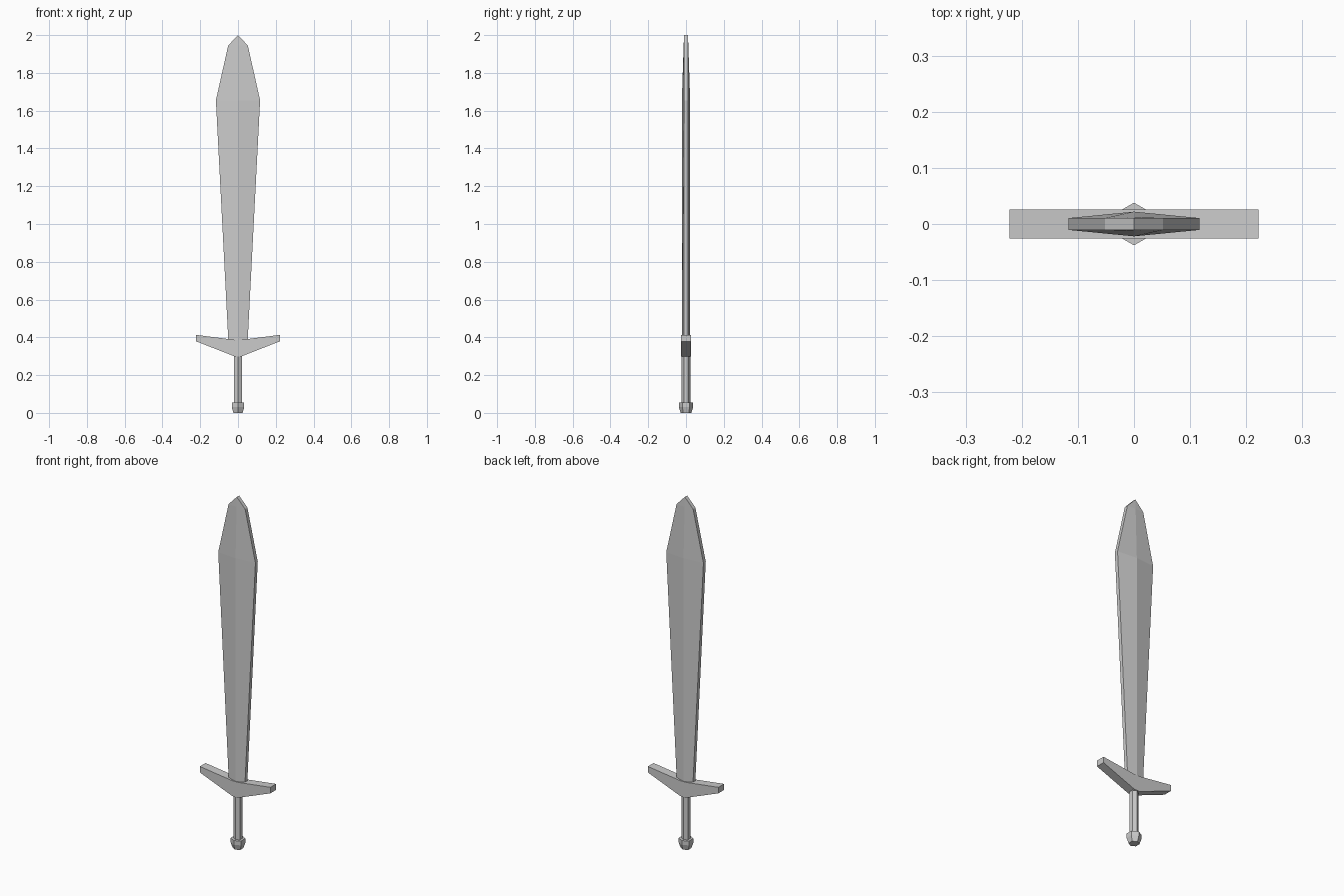
import bpy, bmesh
from math import sin, cos, pi

if "Cube" in bpy.data.objects:
    bpy.data.objects.remove(bpy.data.objects["Cube"])


def make_object(name, bm):
    bmesh.ops.remove_doubles(bm, verts=bm.verts, dist=1e-5)
    bmesh.ops.recalc_face_normals(bm, faces=bm.faces)
    mesh = bpy.data.meshes.new(name)
    bm.to_mesh(mesh)
    bm.free()
    obj = bpy.data.objects.new(name, mesh)
    bpy.context.collection.objects.link(obj)
    return obj


def loft(name, sections):
    """Bridge a stack of equal-length point rings and cap both ends."""
    bm = bmesh.new()
    rings = [[bm.verts.new(p) for p in s] for s in sections]
    n = len(rings[0])
    for a, b in zip(rings, rings[1:]):
        for i in range(n):
            j = (i + 1) % n
            bm.faces.new((a[i], a[j], b[j], b[i]))
    bm.faces.new(rings[0][::-1])
    bm.faces.new(rings[-1])
    return make_object(name, bm)


def hexagon(r, z):
    return [(r * sin(i * pi / 3), r * cos(i * pi / 3), z) for i in range(6)]


# Blade: flattened six-sided section with a central ridge on each face
EDGE = 0.0105


def blade_section(z, w, ridge):
    return [(w, -EDGE, z), (w, EDGE, z), (0, ridge, z),
            (-w, EDGE, z), (-w, -EDGE, z), (0, -ridge, z)]


blade = loft("blade", [blade_section(*s) for s in (
    (0.36, 0.050, 0.022), (1.655, 0.117, 0.022), (1.945, 0.052, 0.0125))])

# Blade tip: chisel point closing on a short edge
bm = bmesh.new()
base = [bm.verts.new(p) for p in blade_section(1.945, 0.052, 0.0125)]
front, back = (bm.verts.new((0, y, 2.0)) for y in (-EDGE, EDGE))
for f in ((base[0], base[1], back, front), (base[1], base[2], back),
          (base[2], base[3], back), (base[3], base[4], front, back),
          (base[4], base[5], front), (base[5], base[0], front), base):
    bm.faces.new(f)
make_object("blade_tip", bm)

# Crossguard: mirrored upswept profile, extruded front to back
half = [(0.018, 0.299), (0.222, 0.379), (0.222, 0.413), (0.02, 0.387)]
profile = half + [(-x, z) for x, z in reversed(half)]
loft("crossguard", [[(x, y, z) for x, z in profile] for y in (-0.0255, 0.0255)])

# Grip and pommel: hexagonal turnings
loft("grip", [hexagon(0.023, 0.04), hexagon(0.023, 0.31)])
loft("pommel", [hexagon(0.028, 0.0), hexagon(0.038, 0.03), hexagon(0.038, 0.055)])
